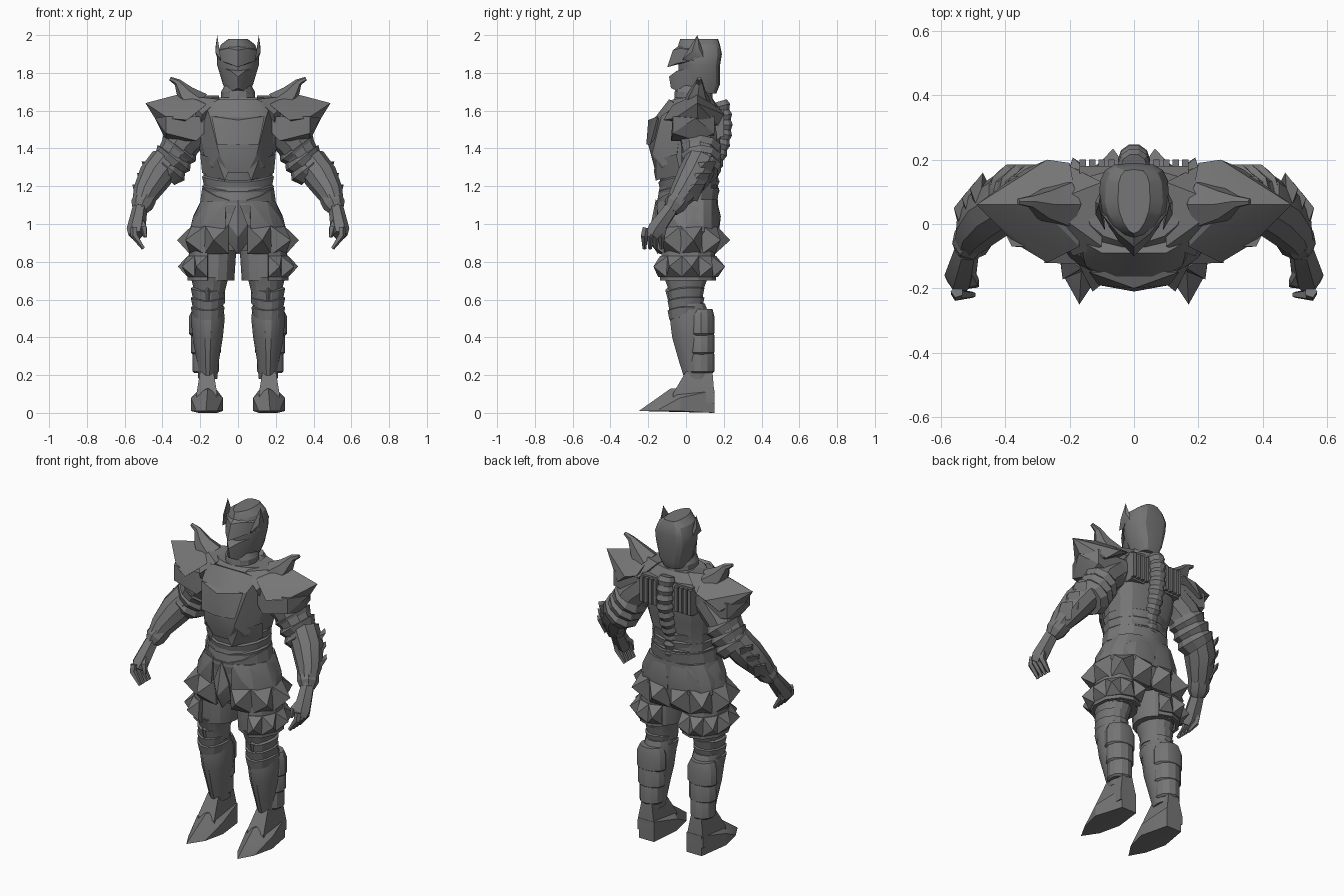
import bpy, bmesh, math
from mathutils import Vector

default_cube = bpy.data.objects.get("Cube")
if default_cube:
    bpy.data.objects.remove(default_cube, do_unlink=True)
steel = bpy.data.materials.new("dark grey steel")
steel.use_nodes = True
steel.diffuse_color = (.18, .18, .18, 1)
steel.node_tree.nodes["Principled BSDF"].inputs["Base Color"].default_value = steel.diffuse_color

# ---- helpers ----
def finish(name, bm, pair=False):
    """Save the part; a paired part is built on +x and mirrored to -x."""
    for full_name in (["left_" + name, "right_" + name] if pair else [name]):
        bmesh.ops.recalc_face_normals(bm, faces=bm.faces[:])
        mesh = bpy.data.meshes.new(full_name)
        bm.to_mesh(mesh)
        mesh.materials.append(steel)
        mesh.polygons.foreach_set("use_smooth", [True] * len(mesh.polygons))
        mesh.set_sharp_from_angle(angle=math.radians(25))
        bpy.context.scene.collection.objects.link(bpy.data.objects.new(full_name, mesh))
        bmesh.ops.scale(bm, vec=(-1, 1, 1), verts=bm.verts[:])
    bm.free()

def bridge(bm, rings):
    rows = [[bm.verts.new(point) for point in ring] for ring in rings]
    for low, high in zip(rows, rows[1:]):
        for k in range(len(low)):
            bm.faces.new((low[k - 1], low[k], high[k], high[k - 1]))
    bm.faces.new(rows[0])
    bm.faces.new(rows[-1])

def box(xs, ys, zs):
    return [(x, y, z) for x in xs for y in ys for z in zs]

def add_hull(bm, points):
    bmesh.ops.convex_hull(bm, input=[bm.verts.new(point) for point in points])
    bmesh.ops.delete(bm, geom=[v for v in bm.verts if not v.link_faces], context="VERTS")

def hull(name, points, pair=False, centred=False):
    bm = bmesh.new()
    add_hull(bm, points + [(-x, y, z) for x, y, z in points if x and centred])
    finish(name, bm, pair)

def loft(name, centre, rings, sides=14, pair=False, front=1, back=1, dip=0, lean=0):
    """Stack of rings (z, half width, half depth); dip lowers the front, lean shifts y with height."""
    def ring_point(ring, angle):
        z, half_width, half_depth = ring
        across, along = math.cos(angle), math.sin(angle)
        power = front if along < 0 else back
        return (centre[0] + half_width * math.copysign(abs(across) ** power, across),
                centre[1] + half_depth * math.copysign(abs(along) ** power, along)
                + lean * (z - rings[0][0]),
                z - dip * max(0, -along) ** 2)
    bm = bmesh.new()
    bridge(bm, [[ring_point(ring, math.tau * k / sides) for k in range(sides)] for ring in rings])
    finish(name, bm, pair)

def add_tube(bm, path, sides=8):
    """Tube through (x, y, z, radius) points."""
    centres = [Vector(point[:3]) for point in path]
    layers = []
    for i, point in enumerate(path):
        along = centres[min(i + 1, len(path) - 1)] - centres[max(i - 1, 0)]
        u = along.cross(Vector((0, 1, 0))).normalized()
        v = along.cross(u).normalized()
        angles = [math.tau * k / sides for k in range(sides)]
        layers.append([centres[i] + point[3] * (u * math.cos(angle) + v * math.sin(angle))
                       for angle in angles])
    bridge(bm, layers)

def tube(name, path, sides=8, pair=False):
    bm = bmesh.new()
    add_tube(bm, path, sides)
    finish(name, bm, pair)

def plates(name, centre, top, bottom, start, end, count, depth):
    """Row of pyramid plates round a hip; top and bottom are (z, half width, half depth)."""
    def spot(angle, level, grow=0):
        z, half_width, half_depth = level
        return Vector((max(0, centre[0] + (half_width + grow) * math.cos(angle)),
                       centre[1] + (half_depth + grow) * math.sin(angle), z))
    bm = bmesh.new()
    step = math.radians(end - start) / count
    for i in range(count):
        angle = math.radians(start) + i * step
        corners = [spot(side, level, grow) for side in (angle, angle + step)
                   for level in (top, bottom) for grow in (0, -.02)]
        middle = angle + step / 2
        peak = spot(middle, top, depth).lerp(spot(middle, bottom, depth), .5)
        add_hull(bm, corners + [peak])
    finish(name, bm, True)

# ---- torso ----
loft("torso", (0, 0), [(1.1, .19, .16), (1.2, .18, .15), (1.28, .18, .14), (1.38, .2, .16),
                       (1.5, .22, .16), (1.6, .22, .15), (1.67, .15, .1)], back=.8, lean=.07)
hull("breastplate", [(.1, -.09, 1.66), (.15, -.13, 1.57), (.04, -.19, 1.53), (.03, -.2, 1.42),
                     (.1, -.18, 1.37), (.14, -.12, 1.3), (.2, -.03, 1.5), (.18, -.05, 1.36),
                     (.05, -.16, 1.27), (.17, -.05, 1.63), (.12, .06, 1.6)], centred=True)
hull("chest_panel", [(.14, -.15, 1.57), (.11, -.19, 1.42), (0, -.2, 1.55), (0, -.21, 1.42),
                     (.1, -.13, 1.5)], centred=True)
hull("rib_plate", [(.2, -.05, 1.37), (.19, -.03, 1.27), (.11, -.16, 1.34), (.05, -.17, 1.28),
                   (.07, -.16, 1.23)], pair=True)
for i in range(3):
    z = 1.3 - i * .05
    loft("waist_band_" + str(i + 1), (0, .01), [(z - .05, .18, .15), (z, .19, .16), (z + .02, .17, .14)],
         dip=.03)
loft("belt", (0, .01), [(1.12, .2, .16), (1.19, .19, .17), (1.2, .17, .14)], dip=.07)

# ---- back tube and vents ----
spine = []
for i in range(21):
    t = i / 20
    spine.append((0, .13 + .07 * math.sin(math.pi * min(1, .25 + t)), 1.65 - t / 2, .05 if i % 2 else .04))
tube("spine_tube", spine, sides=10)
vents = bmesh.new()
add_hull(vents, box((.05, .17), (.1, .18), (1.45, 1.62)))
for i in range(4):
    x = .06 + i * .03
    add_hull(vents, box((x, x + .02), (.17, .2), (1.46, 1.61)))
finish("back_vents", vents, True)

# ---- helmet ----
loft("neck_guard", (0, .04), [(1.62, .12, .11), (1.67, .09, .1), (1.7, .09, .1), (1.75, .06, .08)], sides=12)
loft("helmet", (0, .07), [(1.69, .06, .09), (1.74, .08, .11), (1.84, .11, .11), (1.9, .11, .12),
                          (1.95, .09, .11), (1.98, .05, .1)], sides=16, front=1.2, back=.6)
hull("helmet_brow", [(0, -.1, 1.83), (0, -.07, 1.92), (0, 0, 1.97), (.05, -.03, 1.93), (.1, .03, 1.92),
                     (.11, .05, 1.87), (.05, -.05, 1.85)], centred=True)
hull("face_mask", [(0, -.09, 1.78), (0, -.08, 1.72), (.04, -.04, 1.7), (.04, -.05, 1.81),
                   (.09, .03, 1.83), (.08, .05, 1.74), (.06, .05, 1.69)], centred=True)
hull("helmet_horn", [(.1, .11, 1.85), (.09, -.02, 1.87), (.12, .03, 1.91), (.12, .07, 1.93),
                     (.11, .06, 2)], pair=True)

# ---- shoulder armour ----
hull("shoulder_collar", [(.1, .13, 1.68), (.1, -.07, 1.66), (.19, -.1, 1.58), (.2, .18, 1.58),
                         (.28, .06, 1.68), (.2, -.05, 1.5)], pair=True)
hull("shoulder_plate", [(.18, .08, 1.68), (.17, -.07, 1.63), (.2, .19, 1.6), (.27, .2, 1.58),
                        (.27, -.12, 1.55), (.3, .06, 1.69), (.39, .13, 1.57), (.37, -.06, 1.56),
                        (.49, .06, 1.64), (.44, .06, 1.56), (.34, .17, 1.52)], pair=True)
tube("shoulder_spike", [(.22, .06, 1.63, .08), (.28, .06, 1.69, .05), (.32, .07, 1.75, .02),
                        (.36, .07, 1.77, .01)], sides=6, pair=True)
hull("shoulder_lower_plate", box((.18, .38), (-.07, .15), (1.48, 1.57))
     + [(.44, .05, 1.56), (.38, .06, 1.44), (.22, -.08, 1.44), (.22, .14, 1.44)], pair=True)

# ---- arms ----
tube("upper_arm", [(.17, .05, 1.55, .1), (.29, .07, 1.44, .1), (.37, .08, 1.31, .09)], 10, True)
for i in range(3):
    x, z = .3 + i * .03, 1.42 - i * .05
    tube("elbow_band_" + str(i + 1), [(x, .08, z, .09), (x + .01, .08, z - .02, .11),
                                      (x + .04, .08, z - .05, .09)], 10, True)
tube("forearm", [(.38, .08, 1.33, .09), (.44, .04, 1.25, .09), (.49, -.02, 1.16, .07),
                 (.52, -.08, 1.08, .04)], 10, True)
tube("wrist_cuff", [(.49, -.03, 1.14, .06), (.51, -.06, 1.1, .06), (.52, -.08, 1.07, .04)], 8, True)
fins = bmesh.new()
for i in range(3):
    base = Vector((.42, .06, 1.3)).lerp(Vector((.47, 0, 1.18)), i / 2)
    add_hull(fins, [base + Vector(offset) for offset in (
        (.03, .06, -.06), (.07, -.03, -.05), (.09, .05, .03), (.05, .1, .03), (.06, -.03, .02))])
finish("forearm_fins", fins, True)

# ---- hands ----
hand = bmesh.new()
add_tube(hand, [(.52, -.08, 1.08, .04), (.54, -.16, .97, .05), (.54, -.18, .94, .04)], 6)
for i in range(4):
    y = -.13 - i * .03
    add_tube(hand, [(.55, y + .01, .98, .02), (.55, y, .94, .02), (.5, y, .87, .01)], 5)
add_tube(hand, [(.52, -.14, 1.02, .02), (.5, -.18, .98, .02), (.49, -.19, .93, .01)], 5)
finish("hand", hand, True)

# ---- skirt armour ----
loft("hips", (0, .01), [(.86, .19, .13), (.96, .25, .16), (1.03, .24, .16), (1.13, .19, .16)],
     sides=16, back=.7)
plates("hip_plates", (.05, .01), (1.12, .15, .16), (.96, .21, .17), -85, 104, 5, .01)
plates("skirt_spikes", (.08, .01), (.99, .17, .16), (.84, .18, .15), -100, 115, 5, .07)
plates("lower_skirt", (.14, .01), (.88, .12, .14), (.7, .13, .15), -80, 125, 6, 0)
plates("lower_skirt_spikes", (.14, .01), (.83, .13, .15), (.72, .13, .16), -80, 125, 6, .05)
hull("groin_plate", [(0, -.16, 1.13), (.05, -.16, 1), (.05, -.14, .9), (0, -.15, .84),
                     (0, -.2, .93), (.03, -.05, .95)], centred=True)

# ---- legs ----
loft("thigh", (.15, 0), [(.58, .08, .08), (.64, .08, .09), (.72, .1, .12)], pair=True)
loft("upper_thigh", (.13, .01), [(.7, .11, .12), (.85, .12, .13), (.98, .1, .12)], pair=True)
for i in range(3):
    z = .66 - i * .05
    loft("knee_band_" + str(i + 1), (.16, 0), [(z - .05, .08, .09), (z, .09, .1), (z + .01, .07, .08)],
         pair=True, dip=.02)
hull("knee_spike", [(.12, -.07, .63), (.2, -.07, .63), (.16, -.11, .65), (.16, -.08, .54),
                    (.16, -.06, .7)], pair=True)
loft("greave", (.16, .06), [(.18, .05, .07), (.28, .06, .09), (.4, .08, .11), (.5, .09, .11),
                            (.58, .08, .09)], pair=True, front=1.1, lean=-.12)
for i in range(3):
    z, wide = .42 - i * .1, .09 - i * .01
    loft("calf_plate_" + str(i + 1), (.17, .08), [(z - .01, wide - .01, .06), (z, wide, .07),
                                                  (z + .09, wide, .07), (z + .13, wide - .02, .06)], 12, True)

# ---- boots ----
hull("ankle_guard", box((.13, .2), (0, .14), (.1, .22)) + box((.11, .22), (-.07, .15), (.05, .1)), pair=True)
hull("boot", box((.11, .21), (.15,), (0, .12)) + box((.08, .25), (-.03,), (.01, .08))
     + [(.22, -.16, .01), (.17, -.25, .01), (.11, -.16, .01), (.16, -.08, .13)], pair=True)
